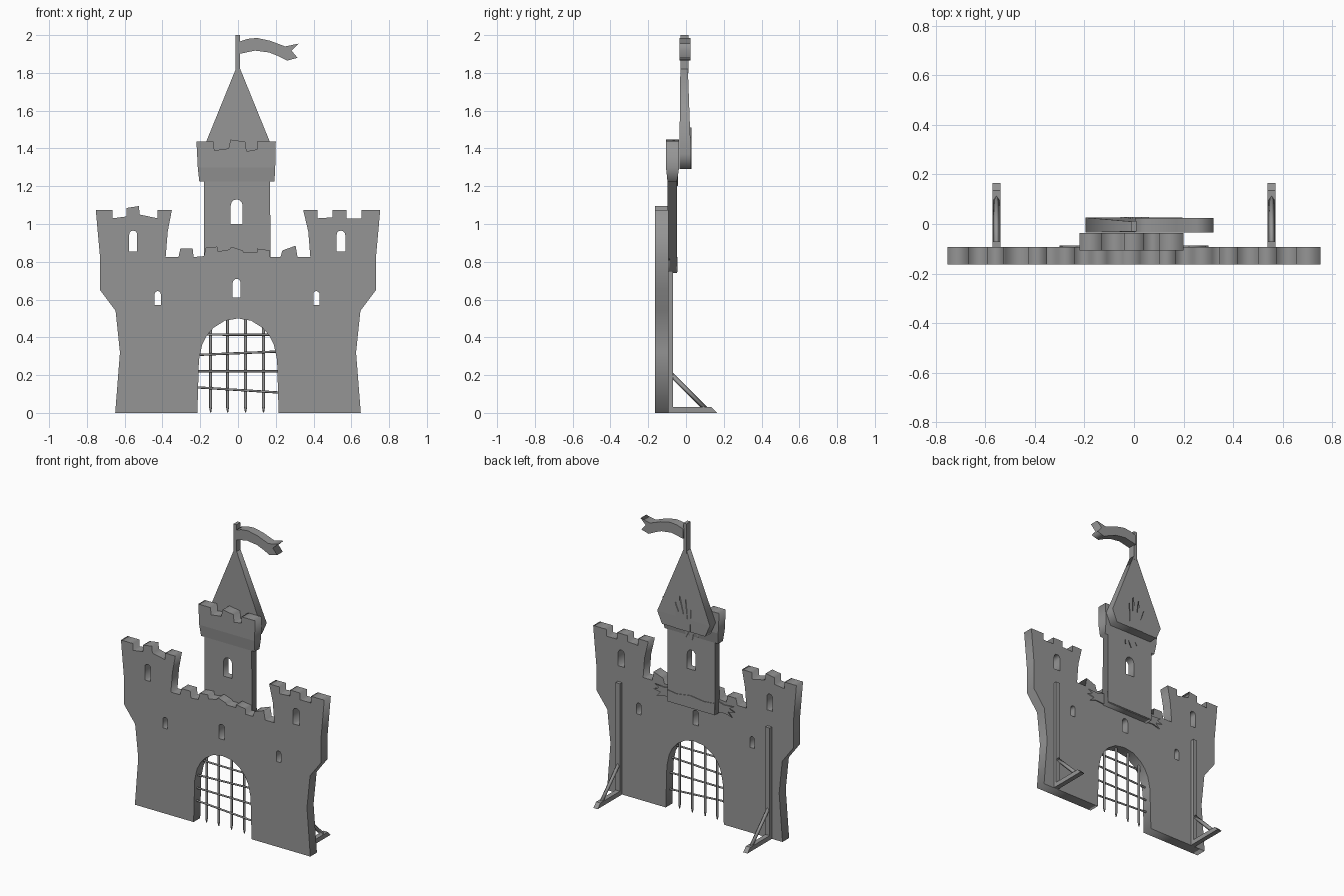
import bpy, bmesh, math
from mathutils import Vector

cube = bpy.data.objects.get("Cube")
if cube:
    bpy.data.objects.remove(cube, do_unlink=True)

grey = bpy.data.materials.new("plain grey")
grey.use_nodes = True
tone = (0.3, 0.3, 0.3, 1)
grey.diffuse_color = tone
grey.node_tree.nodes["Principled BSDF"].inputs["Base Color"].default_value = tone


def finish(name, bm):
    bmesh.ops.remove_doubles(bm, verts=bm.verts, dist=0.0004)
    bmesh.ops.recalc_face_normals(bm, faces=bm.faces)
    mesh = bpy.data.meshes.new(name)
    bm.to_mesh(mesh)
    bm.free()
    mesh.materials.append(grey)
    obj = bpy.data.objects.new(name, mesh)
    bpy.context.collection.objects.link(obj)
    return obj


def panel(name, outline, front, back, holes=()):
    """Cut an upright board from an x-z outline with holes."""
    curve = bpy.data.curves.new(name + " outline", "CURVE")
    curve.dimensions = "2D"
    curve.fill_mode = "BOTH"
    curve.extrude = (back - front) / 2
    for points in (outline, *holes):
        spline = curve.splines.new("POLY")
        spline.points.add(len(points) - 1)
        for p, (x, z) in zip(spline.points, points):
            p.co = (x, z, 0, 1)
        spline.use_cyclic_u = True
    temp = bpy.data.objects.new(name + " outline", curve)
    bpy.context.collection.objects.link(temp)
    graph = bpy.context.evaluated_depsgraph_get()
    flat = bpy.data.meshes.new_from_object(temp.evaluated_get(graph))
    bm = bmesh.new()
    bm.from_mesh(flat)
    for v in bm.verts:
        x, z, d = v.co
        v.co = (x, (front + back) / 2 + d, z)
    bpy.data.objects.remove(temp)
    bpy.data.curves.remove(curve)
    bpy.data.meshes.remove(flat)
    return finish(name, bm)


def mirrored(points):
    return [(-x, z) for x, z in reversed(points)]


def window(x, low, high, width):
    r = width / 2
    arch = [(x + r * math.cos(a * math.pi / 6), high - r + r * math.sin(a * math.pi / 6))
            for a in range(7)]
    return [(x + r, low)] + arch + [(x - r, low)]


def rod(name, start, end, radius, sides=8, tip=None):
    a, b = Vector(start), Vector(end)
    bm = bmesh.new()
    bmesh.ops.create_cone(bm, cap_ends=True, segments=sides, radius1=radius,
                          radius2=radius if tip is None else tip, depth=(b - a).length)
    turn = (b - a).to_track_quat("Z", "Y")
    for v in bm.verts:
        v.co = turn @ v.co + (a + b) / 2
    obj = finish(name, bm)
    for f in obj.data.polygons:
        f.use_smooth = len(f.vertices) == 4
    return obj


def box(name, low, high):
    bm = bmesh.new()
    bmesh.ops.create_cube(bm, size=1)
    for v in bm.verts:
        v.co = [l + (c + 0.5) * (h - l) for c, l, h in zip(v.co, low, high)]
    return finish(name, bm)


# Main wall: flared sides, ragged battlements and the gate arch
side = [(-.65, 0), (-.625, .32), (-.648, .54), (-.73, .65), (-.73, .82), (-.753, 1.075)]
left_top = [(-.665, 1.075), (-.665, 1.03), (-.59, 1.04), (-.59, 1.085), (-.525, 1.095),
            (-.52, 1.05), (-.425, 1.03), (-.425, 1.075), (-.35, 1.075), (-.372, .96), (-.383, .825)]
middle = [(-.315, .825), (-.305, .87), (-.24, .87), (-.235, .825), (-.18, .83), (-.17, .875),
          (-.11, .88), (-.105, .855), (-.045, .865), (-.035, .88), (.025, .86), (.03, .85),
          (.1, .85), (.1, .87), (.17, .86), (.17, .825), (.225, .825), (.235, .86),
          (.305, .885), (.315, .825)]
right_top = [(.383, .825), (.372, .96), (.345, 1.075), (.42, 1.075), (.42, 1.03), (.5, 1.035),
             (.5, 1.075), (.575, 1.075), (.575, 1.03), (.655, 1.03), (.655, 1.075)]
arch = [(.215, 0), (.207, .28), (.19, .36), (.165, .41), (.13, .45), (.07, .488)]
panel("castle wall", side + left_top + middle + right_top + mirrored(side)
      + arch + [(0, .5)] + mirrored(arch), -.163, -.093,
      [window(-.555, .855, .965, .042), window(.545, .855, .965, .046),
       window(-.425, .57, .645, .033), window(.415, .57, .645, .033),
       window(-.007, .61, .71, .042)])

# Central tower, its head thicker than its body
tower = panel("central tower",
              [(-.18, .74), (-.18, 1.225), (-.205, 1.225), (-.213, 1.3), (-.22, 1.437),
               (-.13, 1.437), (-.125, 1.39), (-.05, 1.4), (-.04, 1.447), (.04, 1.435),
               (.045, 1.385), (.1, 1.395), (.1, 1.437), (.2, 1.437), (.197, 1.3),
               (.193, 1.225), (.17, 1.225), (.172, .74)], -.098, -.048,
              [window(-.007, 1, 1.13, .063)])
for v in tower.data.vertices:
    if v.co.z > 1.28:
        v.co.y = -.106 if v.co.y < -.07 else -.036

# Pointed roof, thinner toward the pole
eave = [(-.16, 1.29), (-.195, 1.37), (-.012, 1.82)]
roof = panel("tower roof", eave + mirrored(eave), -.035, .026)
for v in roof.data.vertices:
    if v.co.z > 1.5:
        v.co.y = -.03 if v.co.y < 0 else .01

# Pole and swallow-tailed flag
box("flag pole", (-.013, -.03, 1.8), (.01, .012, 2))
panel("flag", [(.005, 1.965), (.05, 1.98), (.1, 1.985), (.17, 1.97), (.25, 1.94), (.32, 1.955),
               (.283, 1.918), (.315, 1.88), (.26, 1.865), (.21, 1.89), (.165, 1.908),
               (.09, 1.918), (.005, 1.9)], -.035, .024)

# Gate grating with pointed feet
for x in (-.145, -.055, .04, .135):
    rod("gate upright", (x, -.125, .03), (x, -.125, .51 - 2.5 * x * x), .008)
    rod("gate spike", (x, -.125, .03), (x, -.125, .003), .008, tip=.003)
for low, high in ((.415, .413), (.307, .325), (.22, .22), (.135, .108)):
    rod("gate crossbar", (-.215, -.135, low), (.215, -.135, high), .006)

# Rear props: post, foot and diagonal strut
for x in (-.555, .555):
    box("prop post", (x - .016, -.095, 0), (x + .016, -.07, .75))
    foot = box("prop foot", (x - .016, -.08, 0), (x + .016, .165, .03))
    for v in foot.data.vertices:
        if v.co.y > 0 and v.co.z > .01:
            v.co.y -= .03
    rod("prop strut", (x, -.08, .205), (x, .105, .02), .013, 4)

# Torn fabric strips that join the boards at the back
panel("roof patch", [(-.05, 1.29), (-.055, 1.44), (-.03, 1.37), (-.015, 1.5), (0, 1.4),
                     (.03, 1.51), (.035, 1.4), (.06, 1.46), (.055, 1.29)], .02, .029)
panel("tower patch", [(-.07, 1.3), (-.06, 1.23), (-.03, 1.27), (-.015, 1.2), (.01, 1.25),
                      (.03, 1.21), (.04, 1.27), (.07, 1.25), (.06, 1.3)], -.05, -.043)
panel("tower strip", [(-.18, .745), (-.18, .82), (-.1, .812), (0, .825), (.1, .81),
                      (.172, .82), (.172, .745)], -.05, -.044)
tear = [(.17, .745), (.23, .75), (.28, .735), (.25, .765), (.3, .775), (.26, .79),
        (.29, .81), (.22, .805), (.17, .82)]
for name, points in (("left wall strip", tear), ("right wall strip", mirrored(tear))):
    panel(name, points, -.095, -.086)
